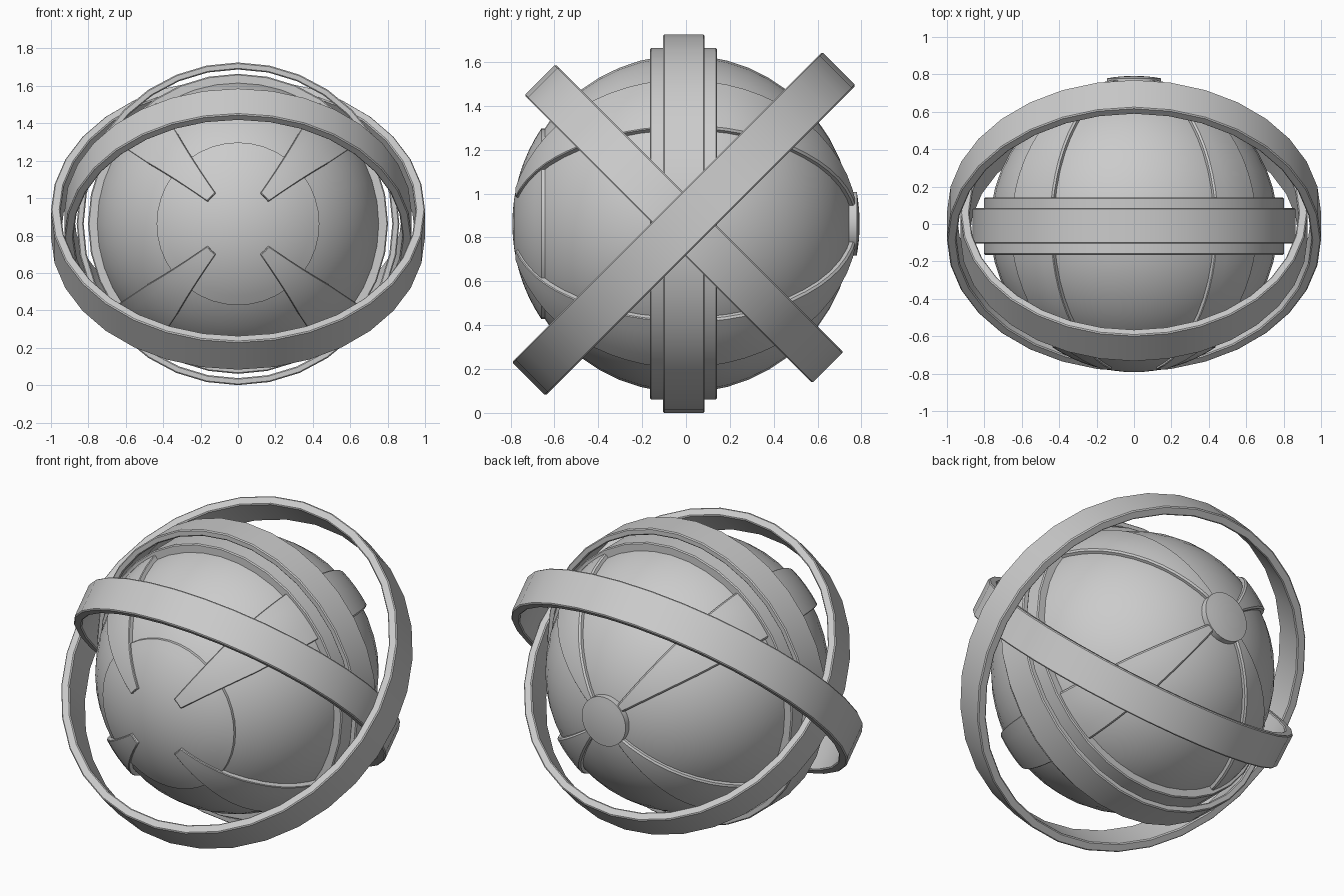
import bpy, bmesh
from math import sin, cos, asin, sqrt, pi, radians

if "Cube" in bpy.data.objects:
    bpy.data.objects.remove(bpy.data.objects["Cube"])

CENTRE = (0, -0.01, 0.8625)


def finish(name, bm, bevel=0.0, tilt=0.0):
    bmesh.ops.remove_doubles(bm, verts=bm.verts, dist=1e-5)
    bmesh.ops.recalc_face_normals(bm, faces=bm.faces)
    me = bpy.data.meshes.new(name)
    bm.to_mesh(me)
    bm.free()
    ob = bpy.data.objects.new(name, me)
    bpy.context.collection.objects.link(ob)
    ob.location = CENTRE
    ob.rotation_euler.x = radians(tilt)
    if bevel:
        m = ob.modifiers.new("bevel", 'BEVEL')
        m.width, m.segments, m.limit_method = bevel, 1, 'ANGLE'
        m.angle_limit = radians(40)
    bpy.ops.object.select_all(action='DESELECT')
    ob.select_set(True)
    bpy.context.view_layer.objects.active = ob
    bpy.ops.object.shade_smooth_by_angle(angle=radians(35))
    return ob


def lathe(name, profile, segs=32, closed=True, bevel=0.0, tilt=0.0):
    """Spin (radius, y) points about the y axis."""
    bm = bmesh.new()
    rows = [[bm.verts.new((r * cos(2 * pi * i / segs), y, r * sin(2 * pi * i / segs)))
             for i in range(segs)] if r > 1e-6 else [bm.verts.new((0, y, 0))] * segs
            for r, y in profile]
    n = len(rows)
    for a in range(n if closed else n - 1):
        p, q = rows[a], rows[(a + 1) % n]
        for i in range(segs):
            j = (i + 1) % segs
            loop = list(dict.fromkeys((p[i], p[j], q[j], q[i])))
            if len(loop) > 2:
                bm.faces.new(loop)
    return finish(name, bm, bevel, tilt)


def band(name, outer, inner, y0, y1, tilt=0.0, bevel=0.006):
    return lathe(name, [(outer, y0), (outer, y1), (inner, y1), (inner, y0)],
                 bevel=bevel, tilt=tilt)


def cap(name, radius, edge, side, inner, steps=8):
    """Spherical cap on a pole, with a short wall down to the core."""
    t = asin(edge / radius)
    pts = [(radius * sin(t * i / steps), side * radius * cos(t * i / steps))
           for i in range(steps + 1)]
    pts.append((edge, side * sqrt(inner ** 2 - edge ** 2)))
    return lathe(name, pts, segs=40, closed=False)


def rib(name, side, mid, start, end, half0, half1, outer=0.795, inner=0.745):
    """Raised tapering strip that follows a meridian of the ball."""
    bm = bmesh.new()
    nu, nv = 12, 4

    def grid(rad):
        rows = []
        for u in range(nu + 1):
            t = radians(start + (end - start) * u / nu)
            h = half0 + (half1 - half0) * min(1, 2 * u / nu)
            rows.append([])
            for v in range(nv + 1):
                p = radians(mid + h * (2 * v / nv - 1))
                rows[-1].append(bm.verts.new((rad * sin(t) * cos(p), side * rad * cos(t),
                                              rad * sin(t) * sin(p))))
        return rows

    top, low = grid(outer), grid(inner)
    for g in (top, low):
        for u in range(nu):
            for v in range(nv):
                bm.faces.new((g[u][v], g[u + 1][v], g[u + 1][v + 1], g[u][v + 1]))
    for u in range(nu):
        for v in (0, nv):
            bm.faces.new((top[u][v], top[u + 1][v], low[u + 1][v], low[u][v]))
    for v in range(nv):
        for u in (0, nu):
            bm.faces.new((top[u][v], top[u][v + 1], low[u][v + 1], low[u][v]))
    return finish(name, bm, bevel=0.01 if side > 0 else 0.004)


# Inner ball, poles facing front and back
CORE = 0.77
lathe("core_ball", [(CORE * sin(pi * i / 24), -CORE * cos(pi * i / 24))
                    for i in range(25)], segs=40, closed=False)

# Domed front lens and small rear hub
cap("front_lens", 0.782, 0.435, -1, 0.76)
cap("rear_hub", 0.802, 0.145, 1, 0.76, steps=4)

# Four front prongs and four rear ribs on the diagonals
for k in range(4):
    rib(f"front_prong_{k}", -1, 45 + 90 * k, 14.8, 82, 9, 11.2)
    rib(f"rear_rib_{k}", 1, 45 + 90 * k, 8, 82, 10, 11.2)

# Equator collar and the belt floating around it
band("equator_collar", 0.802, 0.74, -0.155, 0.152)
band("equator_belt", 0.8625, 0.825, -0.095, 0.095)

# Two crossed orbit rings
band("outer_ring", 1.0, 0.95, -0.108, 0.108, tilt=-45)
band("inner_ring", 0.928, 0.88, -0.1, 0.1, tilt=45)
